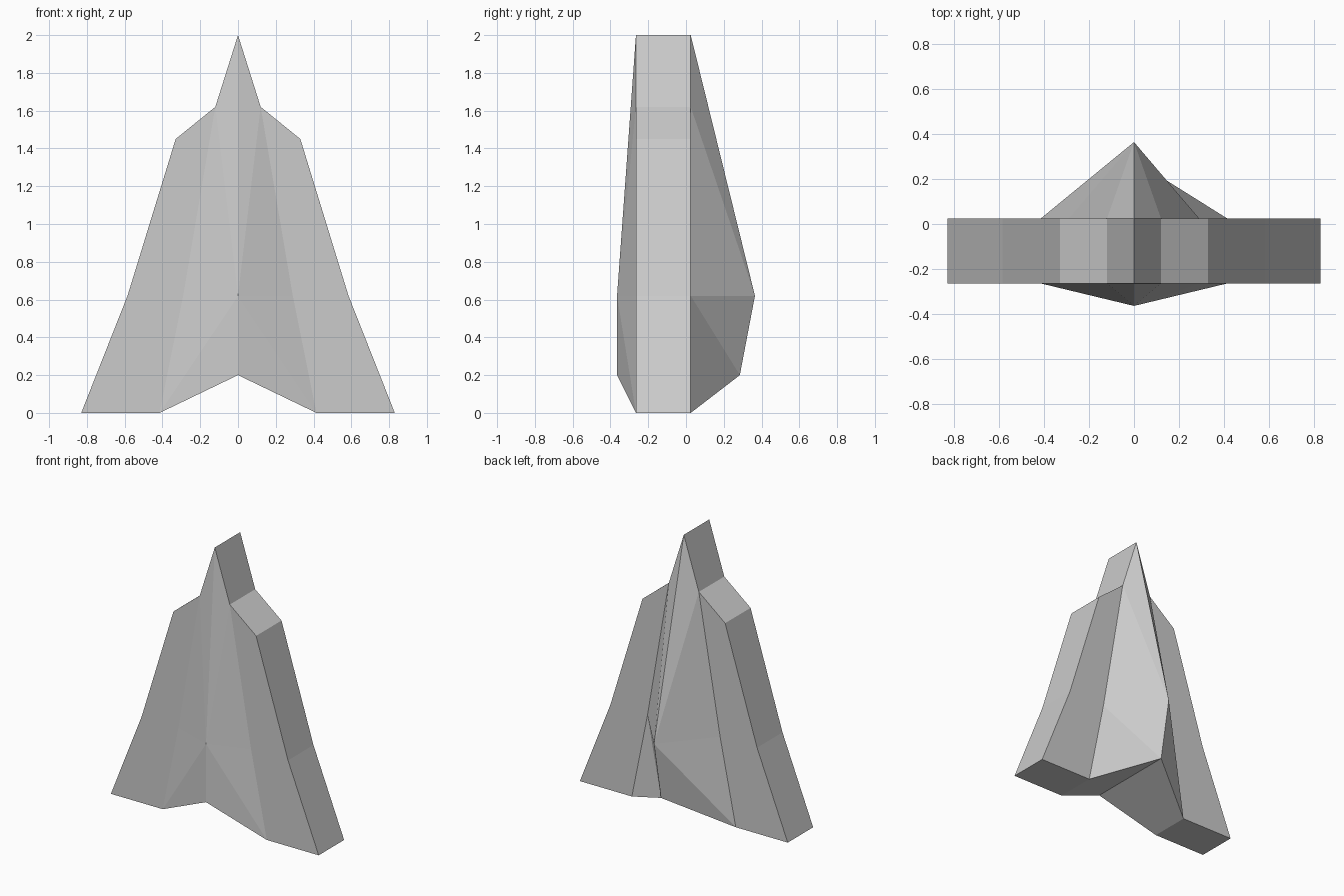
import bpy, bmesh

cube = bpy.data.objects.get("Cube")
if cube:
    bpy.data.objects.remove(cube, do_unlink=True)

grey = bpy.data.materials.new("hull grey")
grey.use_nodes = True
colour = (0.6, 0.6, 0.6, 1)
grey.diffuse_color = colour
grey.node_tree.nodes["Principled BSDF"].inputs["Base Color"].default_value = colour

FRONT, BACK = -0.265, 0.025
bm = bmesh.new()

# Half outline of the slab (x, z), from the nose down to the inner foot
outline = [(0, 2), (0.12, 1.62), (0.33, 1.45), (0.585, 0.62), (0.83, 0), (0.415, 0)]
waist = (0.29, 0.62)
# Heights of the ridge break and ridge foot on the centre line
BREAK, FOOT = 0.62, 0.2


def face(*points):
    bm.faces.new([bm.verts.new(p) for p in points])


for side in (1, -1):
    def at(point, y):
        return (side * point[0], y, point[1])

    # Outer rim of the slab
    for a, b in zip(outline, outline[1:]):
        face(at(a, FRONT), at(b, FRONT), at(b, BACK), at(a, BACK))

    nose, shoulder, corner, hip, tip, foot = outline
    for y, break_y, foot_y in ((FRONT, -0.365, -0.365), (BACK, 0.365, 0.285)):
        # Flat wing
        face(at(shoulder, y), at(corner, y), at(hip, y), at(waist, y))
        face(at(waist, y), at(hip, y), at(tip, y), at(foot, y))

        # Raised hull between the ridge and the wing
        ridge, heel = (0, break_y, BREAK), (0, foot_y, FOOT)
        face(at(nose, y), ridge, at(shoulder, y))
        face(at(shoulder, y), ridge, at(waist, y))
        if side > 0 and y == BACK:
            face(ridge, heel, at(waist, y))
            face(heel, at(foot, y), at(waist, y))
        else:
            face(ridge, heel, at(foot, y))
            face(ridge, at(foot, y), at(waist, y))

    # Sloping underside
    face((0, -0.365, FOOT), at(foot, FRONT), at(foot, BACK), (0, 0.285, FOOT))

bmesh.ops.remove_doubles(bm, verts=bm.verts, dist=0.0005)
bmesh.ops.recalc_face_normals(bm, faces=bm.faces)

mesh = bpy.data.meshes.new("winged_hull")
bm.to_mesh(mesh)
bm.free()
mesh.materials.append(grey)
hull = bpy.data.objects.new("winged_hull", mesh)
bpy.context.collection.objects.link(hull)
